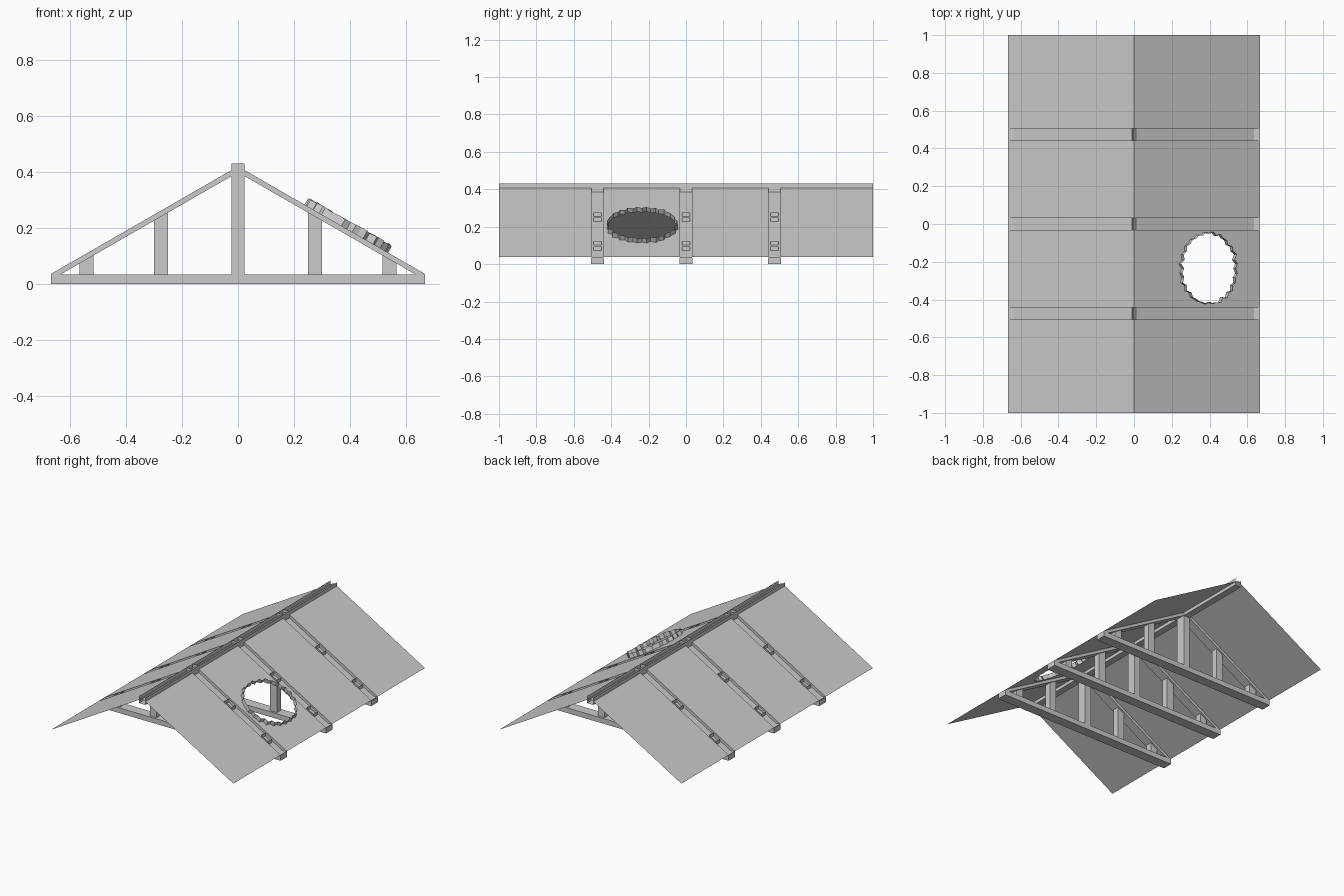
import bpy, bmesh, math, random
from mathutils import Vector

if "Cube" in bpy.data.objects:
    bpy.data.objects.remove(bpy.data.objects["Cube"])

random.seed(4)
SLOPE, APEX, EAVE = 0.575, 0.42, 0.666
DEPTH = 0.0214           # rafter depth, measured vertically
CHORD_TOP = 0.034
TRUSS_Y = (-0.473, 0.0, 0.473)
HALF = 0.032             # half width of the timbers


def roof_z(x):
    return APEX - SLOPE * abs(x)


def add_mesh(name, verts, faces):
    me = bpy.data.meshes.new(name)
    me.from_pydata([tuple(v) for v in verts], [], faces)
    me.update()
    ob = bpy.data.objects.new(name, me)
    bpy.context.collection.objects.link(ob)
    return ob


def box(name, x0, x1, y0, y1, z0, top, open_top=False):
    # box whose top height may depend on x
    v = [(x, y, z0) for x, y in ((x0, y0), (x1, y0), (x1, y1), (x0, y1))]
    v += [(x, y, top(x)) for x, y, _ in v]
    f = [(3, 2, 1, 0)] + [(i, (i + 1) % 4, (i + 1) % 4 + 4, i + 4) for i in range(4)]
    if not open_top:
        f.append((4, 5, 6, 7))
    return add_mesh(name, v, f)


def rafter(name, s, yc):
    # open-topped sloping timber: two cheeks, a floor and a square-cut upper end
    bottom_x = (APEX - DEPTH - CHORD_TOP) / SLOPE
    prof = [(0.010, roof_z(0.010)), (0.0, APEX - DEPTH),
            (bottom_x, CHORD_TOP), (EAVE, CHORD_TOP), (EAVE, roof_z(EAVE))]
    n = len(prof)
    v = [(s * x, yc + dy, z) for dy in (-HALF, HALF) for x, z in prof]
    faces = [tuple(range(n)), tuple(range(2 * n - 1, n - 1, -1))]
    faces += [(i, i + n, i + 1 + n, i + 1) for i in (0, 1, 3)]
    return add_mesh(name, v, faces)


# trusses
for t, yc in enumerate(TRUSS_Y):
    box(f"bottom_chord_{t}", -0.667, 0.667, yc - 0.034, yc + 0.034, 0, lambda x: CHORD_TOP)
    box(f"king_post_{t}", -0.023, 0.023, yc - HALF, yc + HALF, CHORD_TOP,
        lambda x: 0.431, True)
    for s in (-1, 1):
        side = "left" if s < 0 else "right"
        rafter(f"rafter_{side}_{t}", s, yc)
        for k, xc in enumerate((0.274, 0.541)):
            box(f"strut_{side}_{k}_{t}", s * xc - 0.025, s * xc + 0.025,
                yc - 0.021, yc + 0.021, CHORD_TOP, roof_z, True)

# ridge beam: open channel along the whole roof
sec = [(-0.023, 0.431), (-0.023, 0.385), (0.023, 0.385), (0.023, 0.431)]
add_mesh("ridge_beam", [(x, y, z) for y in (-1, 1) for x, z in sec],
         [(i, i + 1, i + 5, i + 4) for i in range(3)])

# roof sheets between the trusses
bounds = [-1.0]
for yc in TRUSS_Y:
    bounds += [yc - HALF, yc + HALF]
bounds.append(1.0)
panels = list(zip(bounds[0::2], bounds[1::2]))


def panel_corners(s, y0, y1):
    return [(0, y0, APEX), (s * EAVE, y0, roof_z(EAVE)),
            (s * EAVE, y1, roof_z(EAVE)), (0, y1, APEX)]


for s in (-1, 1):
    for i, (y0, y1) in enumerate(panels):
        if s > 0 and i == 1:
            continue
        add_mesh(f"roof_sheet_{'left' if s < 0 else 'right'}_{i}",
                 panel_corners(s, y0, y1), [(0, 1, 2, 3)])

# broken sheet: jagged hole with a raised ragged rim
bm = bmesh.new()
normal = Vector((SLOPE, 0, 1)).normalized()
outer = [bm.verts.new(p) for p in panel_corners(1, *panels[1])]
N = 48
hole, lip = [], []
for i in range(N):
    a = 2 * math.pi * i / N
    r = (1.0 if i % 2 else 0.94) + random.uniform(-0.035, 0.025)
    x = 0.388 + 0.150 * r * math.cos(a)
    y = -0.236 + 0.193 * r * math.sin(a)
    p = Vector((x, y, roof_z(x)))
    hole.append(bm.verts.new(p))
    lip.append(bm.verts.new(p + normal * random.uniform(0.025, 0.031)))
edges = []
for loop in (outer, hole):
    edges += [bm.edges.new((loop[i], loop[(i + 1) % len(loop)])) for i in range(len(loop))]
bmesh.ops.triangle_fill(bm, edges=edges, use_beauty=True, use_dissolve=False, normal=normal)
for i in range(N):
    j = (i + 1) % N
    bm.faces.new((hole[i], hole[j], lip[j], lip[i]))
me = bpy.data.meshes.new("broken_roof_sheet")
bm.to_mesh(me)
bm.free()
bpy.context.collection.objects.link(bpy.data.objects.new("broken_roof_sheet", me))
